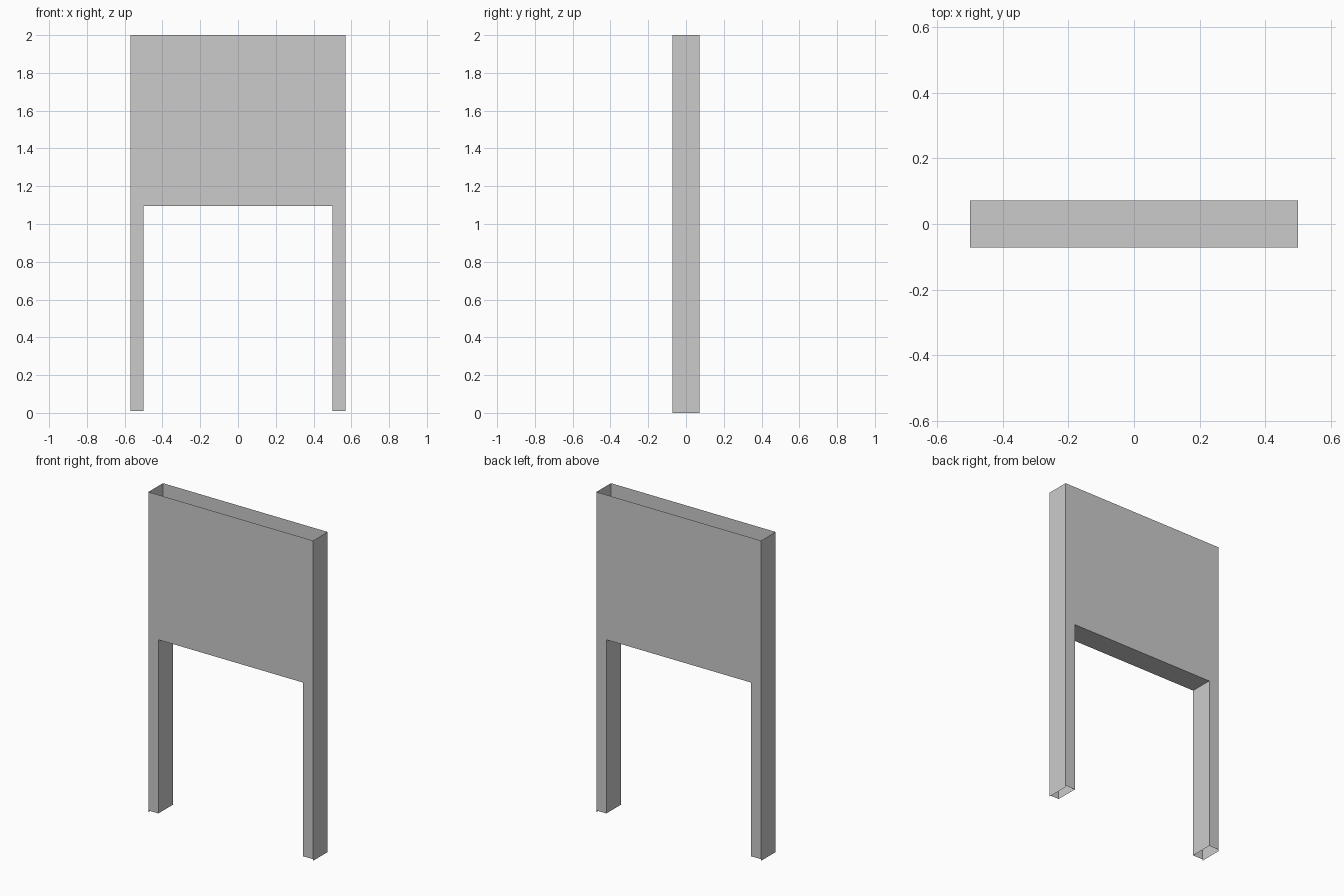
import bpy
import bmesh

if "Cube" in bpy.data.objects:
    bpy.data.objects.remove(bpy.data.objects["Cube"])

OUT, INN = 0.569, 0.5     # outer and inner half widths
DEP = 0.0715              # half depth
TOP, LINTEL, FOOT = 2.0, 1.095, 0.01


def shell(name, faces):
    bm = bmesh.new()
    for pts in faces:
        bm.faces.new([bm.verts.new(p) for p in pts])
    mesh = bpy.data.meshes.new(name)
    bm.to_mesh(mesh)
    bm.free()
    obj = bpy.data.objects.new(name, mesh)
    bpy.context.collection.objects.link(obj)


def wall(a, b, z0, z1):
    """Upright sheet from plan point a to plan point b."""
    return [(*a, z0), (*b, z0), (*b, z1), (*a, z1)]


# Front and back panels: an arch outline with a doorway opening
outline = [(-OUT, FOOT), (-INN, FOOT), (-INN, LINTEL), (INN, LINTEL),
           (INN, FOOT), (OUT, FOOT), (OUT, TOP), (-OUT, TOP)]
shell("front_panel", [[(x, -DEP, z) for x, z in outline]])
shell("back_panel", [[(x, DEP, z) for x, z in reversed(outline)]])

# Outer sides and inner jambs; tops and feet stay open
for side, s in (("left", -1), ("right", 1)):
    shell(side + "_outer_side", [wall((s * OUT, -s * DEP), (s * OUT, s * DEP), 0.0, TOP)])
    shell(side + "_jamb", [wall((s * INN, s * DEP), (s * INN, -s * DEP), FOOT, LINTEL)])

# Underside of the doorway head
shell("lintel_underside", [[(-INN, -DEP, LINTEL), (-INN, DEP, LINTEL),
                            (INN, DEP, LINTEL), (INN, -DEP, LINTEL)]])
